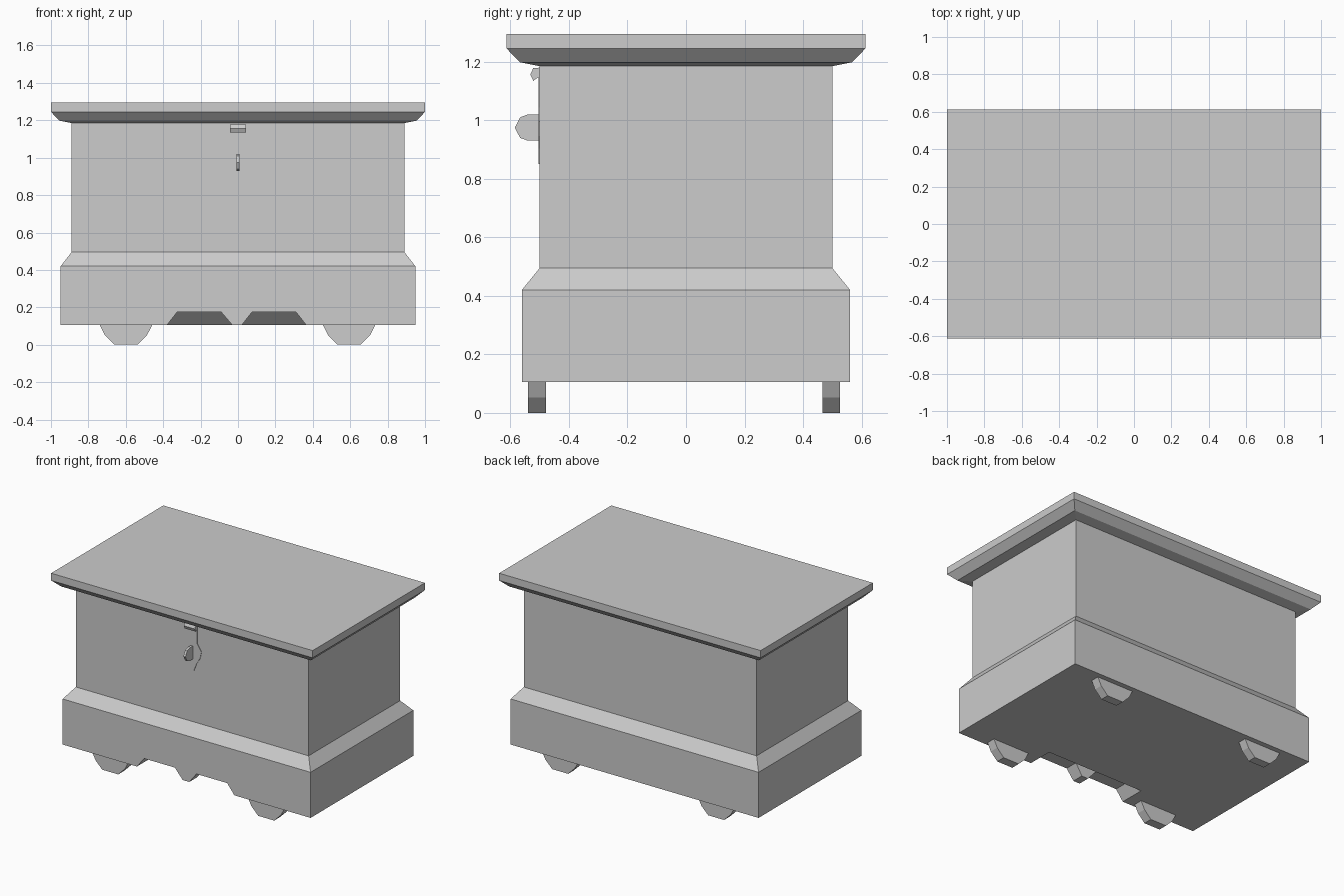
import bpy
import bmesh

cube = bpy.data.objects.get("Cube")
if cube:
    bpy.data.objects.remove(cube, do_unlink=True)

# One plain grey for the whole chest
grey = bpy.data.materials.new("light_grey")
grey.use_nodes = True
grey.diffuse_color = (0.604, 0.604, 0.604, 1)
grey.node_tree.nodes["Principled BSDF"].inputs["Base Color"].default_value = grey.diffuse_color


def make_object(name, bm):
    bmesh.ops.recalc_face_normals(bm, faces=bm.faces)
    mesh = bpy.data.meshes.new(name)
    bm.to_mesh(mesh)
    bm.free()
    mesh.materials.append(grey)
    obj = bpy.data.objects.new(name, mesh)
    bpy.context.collection.objects.link(obj)
    return obj


def skin(name, rings):
    """Join closed rings of points into a capped solid."""
    bm = bmesh.new()
    loops = [[bm.verts.new(p) for p in ring] for ring in rings]
    n = len(loops[0])
    for low, high in zip(loops, loops[1:]):
        for i in range(n):
            j = (i + 1) % n
            bm.faces.new((low[i], low[j], high[j], high[i]))
    bm.faces.new(loops[0])
    bm.faces.new(loops[-1])
    return make_object(name, bm)


def loft(name, levels):
    """Solid through rectangles given as (x0, x1, y0, y1, z)."""
    return skin(name, [[(x0, y0, z), (x1, y0, z), (x1, y1, z), (x0, y1, z)]
                       for x0, x1, y0, y1, z in levels])


def stack(name, levels):
    """Centred loft from (half width, half depth, z)."""
    return loft(name, [(-w, w, -d, d, z) for w, d, z in levels])


def prism_y(name, outline, y0, y1):
    return skin(name, [[(x, y, z) for x, z in outline] for y in (y0, y1)])


def prism_x(name, outline, half):
    return skin(name, [[(x, y, z) for y, z in outline] for x in (-half, half)])


# Base with sloping shoulder, body and overhanging lid
base = stack("base", [(0.948, 0.561, 0.105), (0.948, 0.561, 0.42), (0.89, 0.5, 0.495)])
stack("body", [(0.89, 0.5, 0.495), (0.89, 0.5, 1.185)])
stack("lid", [(0.89, 0.5, 1.185), (0.955, 0.567, 1.198), (1, 0.613, 1.245), (1, 0.613, 1.295)])

# Recess under the front of the base
cutter = loft("recess_cutter", [(-0.423, 0.408, -0.7, -0.326, 0.05),
                                (-0.325, 0.31, -0.7, -0.46, 0.175)])
cutter.hide_render = True
cut = base.modifiers.new("recess", "BOOLEAN")
cut.operation = "DIFFERENCE"
cut.solver = "EXACT"
cut.object = cutter
bpy.context.view_layer.objects.active = base
bpy.ops.object.modifier_apply(modifier=cut.name)
bpy.data.objects.remove(cutter, do_unlink=True)

# Tapered tooth in the middle of the recess
loft("apron_tooth", [(-0.03, 0.02, -0.561, -0.48, 0.105), (-0.09, 0.075, -0.561, -0.47, 0.175)])

# Four bracket feet
foot = [(-0.14, 0.105), (-0.113, 0.052), (-0.061, 0), (0.061, 0), (0.113, 0.052), (0.14, 0.105)]
for side, cx in (("right", -0.599), ("left", 0.594)):
    for end, y0, y1 in (("front", -0.54, -0.478), ("back", 0.466, 0.526)):
        prism_y(f"{end}_{side}_foot", [(cx + x, z) for x, z in foot], y0, y1)

# Hasp plate, mirrored from its half outline
half = [(0.04, 1.18), (0.04, 1.043), (0.073, 0.995), (0.062, 0.947), (0.036, 0.904), (0.015, 0.85)]
prism_y("hasp_plate", half + [(-x, z) for x, z in reversed(half)], -0.504, -0.499)

# Hinge knuckle of the hasp and the staple through it
prism_x("hasp_knuckle", [(-0.5, 1.178), (-0.522, 1.178), (-0.532, 1.157),
                         (-0.522, 1.135), (-0.5, 1.15)], 0.042)
prism_x("staple", [(-0.5, 1.02), (-0.54, 1.02), (-0.567, 1.01), (-0.585, 0.975),
                   (-0.567, 0.94), (-0.54, 0.93), (-0.5, 0.93)], 0.008)
